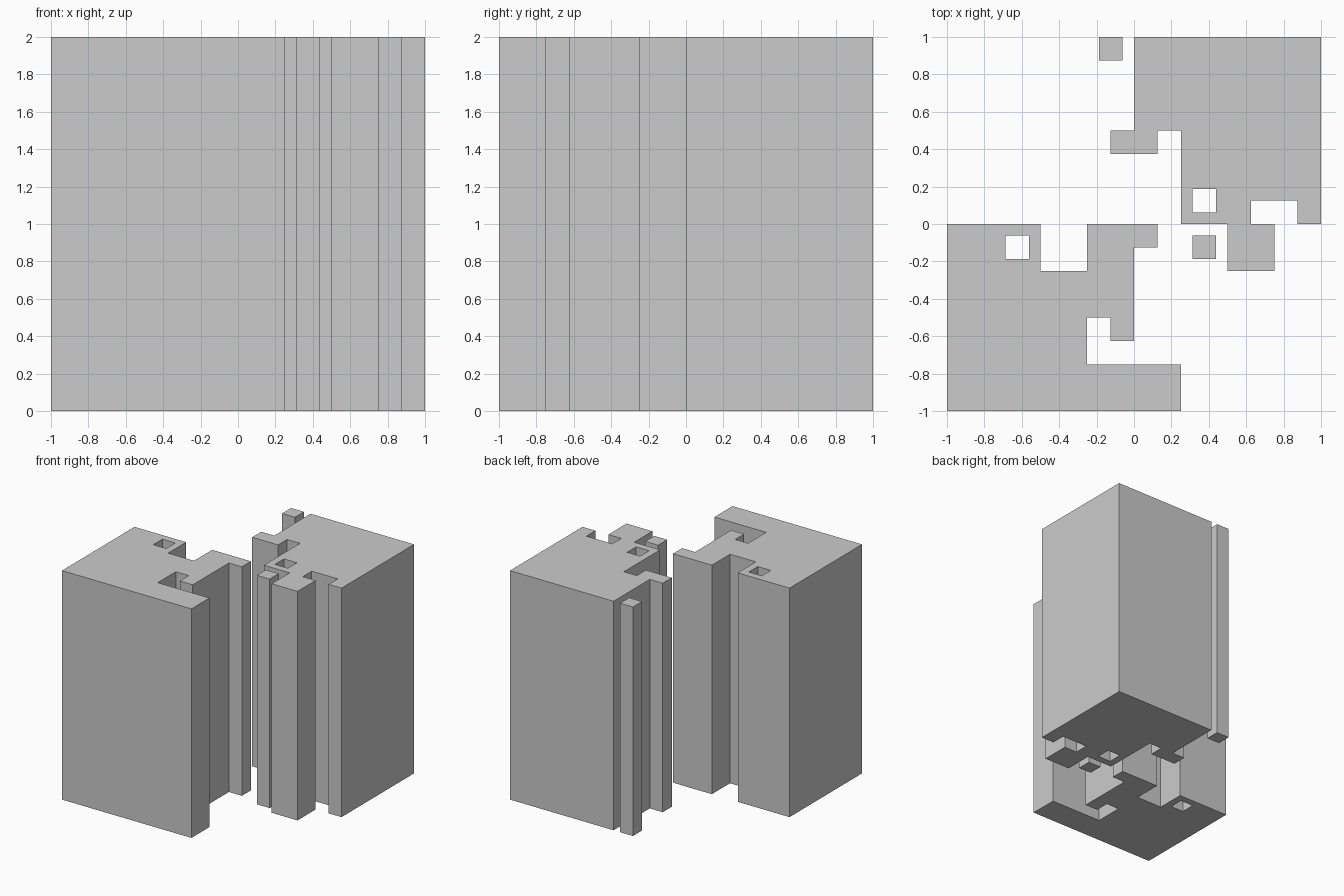
import bpy, bmesh

if "Cube" in bpy.data.objects:
    bpy.data.objects.remove(bpy.data.objects["Cube"])

HEIGHT = 2.0
U = 1 / 16  # plan is laid out on a sixteenth grid


def square(x, y, s=2):
    return [(x, y), (x + s, y), (x + s, y + s), (x, y + s)]


def extrude_plan(name, *loops):
    """Fill the outline (first loop) minus holes (other loops) and raise it."""
    bm = bmesh.new()
    edges = []
    for loop in loops:
        vs = [bm.verts.new((x * U, y * U, 0)) for x, y in loop]
        edges += [bm.edges.new((vs[i - 1], vs[i])) for i in range(len(vs))]
    bmesh.ops.triangle_fill(bm, edges=edges, use_beauty=True, normal=(0, 0, 1))
    top = bmesh.ops.extrude_face_region(bm, geom=bm.faces[:], use_keep_orig=True)
    top_verts = [g for g in top["geom"] if isinstance(g, bmesh.types.BMVert)]
    bmesh.ops.translate(bm, verts=top_verts, vec=(0, 0, HEIGHT))
    bmesh.ops.recalc_face_normals(bm, faces=bm.faces[:])
    mesh = bpy.data.meshes.new(name)
    bm.to_mesh(mesh)
    bm.free()
    obj = bpy.data.objects.new(name, mesh)
    bpy.context.collection.objects.link(obj)
    return obj


# Back right block with notches, tabs and a square shaft
back_block = [(0, 16), (0, 8), (-2, 8), (-2, 6), (2, 6), (2, 8), (4, 8), (4, 0),
              (8, 0), (8, -4), (12, -4), (12, 0), (10, 0), (10, 2), (14, 2),
              (14, 0), (16, 0), (16, 16)]
extrude_plan("back_right_block", back_block, square(5, 1))

# Front left block with notches, tabs and a square shaft
front_block = [(-16, -16), (4, -16), (4, -12), (-4, -12), (-4, -8), (-2, -8),
               (-2, -10), (0, -10), (0, -2), (2, -2), (2, 0), (-4, 0), (-4, -4),
               (-8, -4), (-8, 0), (-16, 0)]
extrude_plan("front_left_block", front_block, square(-11, -3))

# Free-standing square pillars
extrude_plan("back_pillar", square(-3, 14))
extrude_plan("right_pillar", square(5, -3))
